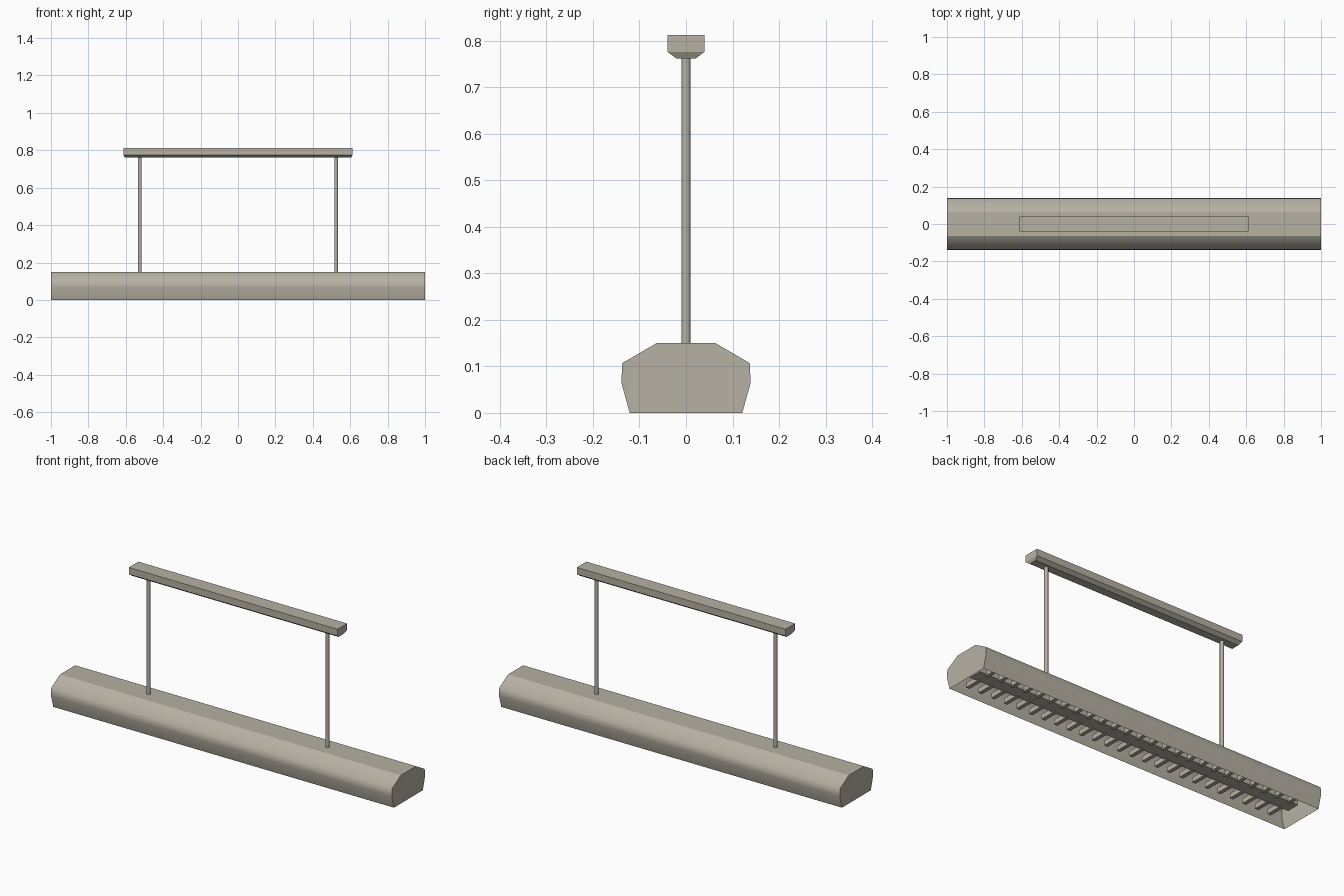
import bpy, bmesh

if "Cube" in bpy.data.objects:
    bpy.data.objects.remove(bpy.data.objects["Cube"])

metal = bpy.data.materials.new("warm_grey_metal")
metal.diffuse_color = (0.47, 0.44, 0.37, 1)
metal.use_nodes = True
metal.node_tree.nodes["Principled BSDF"].inputs["Base Color"].default_value = metal.diffuse_color

def finish(name, bm, smooth=None):
    bmesh.ops.recalc_face_normals(bm, faces=bm.faces)
    me = bpy.data.meshes.new(name)
    bm.to_mesh(me)
    bm.free()
    me.materials.append(metal)
    ob = bpy.data.objects.new(name, me)
    bpy.context.collection.objects.link(ob)
    if smooth:
        bpy.context.view_layer.objects.active = ob
        ob.select_set(True)
        bpy.ops.object.shade_smooth_by_angle(angle=smooth)
        ob.select_set(False)
    return ob

def add_box(bm, x0, x1, y0, y1, z0, z1):
    vs = bmesh.ops.create_cube(bm, size=1)["verts"]
    for v in vs:
        v.co = ((x0 + x1) / 2 + v.co.x * (x1 - x0),
                (y0 + y1) / 2 + v.co.y * (y1 - y0),
                (z0 + z1) / 2 + v.co.z * (z1 - z0))

# housing: faceted hood, open underneath, closed at both ends
half = [(0.121, 0.0), (0.139, 0.065), (0.137, 0.107), (0.063, 0.15)]
profile = half + [(-y, z) for y, z in reversed(half)]
bm = bmesh.new()
ends = [[bm.verts.new((x, y, z)) for y, z in profile] for x in (-1, 1)]
for i in range(len(profile) - 1):
    bm.faces.new((ends[0][i], ends[0][i + 1], ends[1][i + 1], ends[1][i]))
for loop in ends:
    bm.faces.new(loop)
housing = finish("lamp_housing", bm, 1.05)
# crisp edges along the flat top
me = housing.data
for e in me.edges:
    if all(me.vertices[v].co.z > 0.149 for v in e.vertices):
        e.use_edge_sharp = True

# central channel under the hood
bm = bmesh.new()
add_box(bm, -0.95, 0.95, -0.035, 0.035, 0.04, 0.09)
finish("louver_spine", bm)

# cross fins on both sides of the channel
bm = bmesh.new()
count = 25
for i in range(count):
    x = -0.9 + 1.8 * i / (count - 1)
    for s in (-1, 1):
        y0, y1 = sorted((s * 0.025, s * 0.11))
        add_box(bm, x - 0.01, x + 0.01, y0, y1, 0.035, 0.06)
finish("louver_fins", bm)

# hanging rods
for side, x in (("left", -0.525), ("right", 0.525)):
    bpy.ops.mesh.primitive_cylinder_add(vertices=16, radius=0.01, depth=0.62,
                                        location=(x, 0, 0.457))
    rod = bpy.context.object
    rod.name = "hanging_rod_" + side
    rod.data.materials.append(metal)
    bpy.ops.object.shade_smooth_by_angle()

# ceiling mount with chamfered underside
bm = bmesh.new()
rings = []
for hx, hy, z in ((0.605, 0.021, 0.762), (0.613, 0.04, 0.776), (0.613, 0.04, 0.812)):
    rings.append([bm.verts.new((sx * hx, sy * hy, z))
                  for sx, sy in ((-1, -1), (1, -1), (1, 1), (-1, 1))])
for a, b in zip(rings, rings[1:]):
    for i in range(4):
        j = (i + 1) % 4
        bm.faces.new((a[i], a[j], b[j], b[i]))
bm.faces.new(rings[0])
bm.faces.new(rings[-1])
finish("ceiling_mount", bm)
